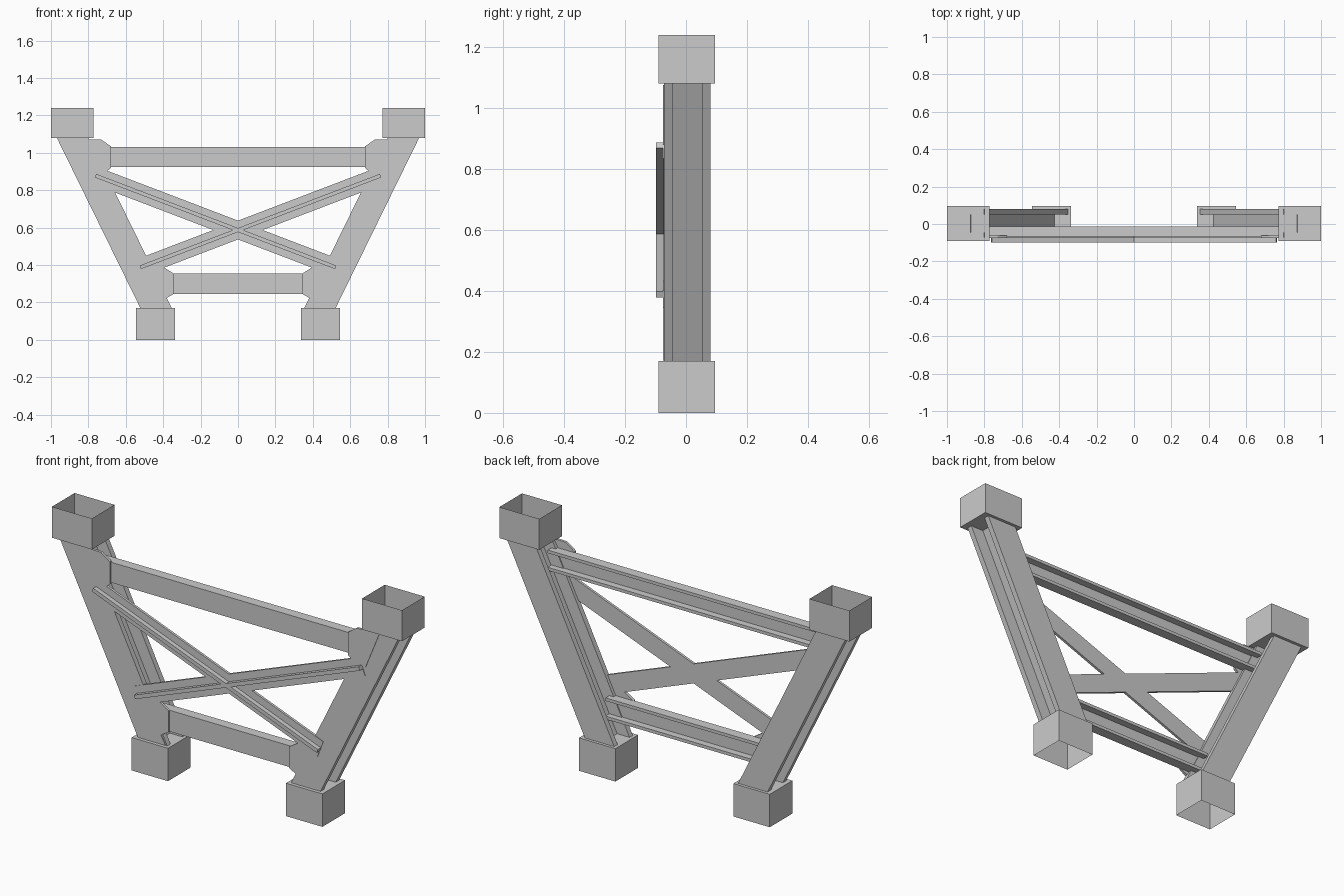
import bpy, bmesh
from mathutils import Vector

if "Cube" in bpy.data.objects:
    bpy.data.objects.remove(bpy.data.objects["Cube"])


def loft(name, base, shift, caps=(True, True)):
    """Prism: polygon 'base' swept along the vector 'shift'; caps optional."""
    bm = bmesh.new()
    a = [bm.verts.new(p) for p in base]
    b = [bm.verts.new(Vector(p) + Vector(shift)) for p in base]
    n = len(a)
    for i in range(n):
        j = (i + 1) % n
        bm.faces.new((a[i], a[j], b[j], b[i]))
    if caps[0]:
        bm.faces.new(a[::-1])
    if caps[1]:
        bm.faces.new(b)
    bmesh.ops.recalc_face_normals(bm, faces=bm.faces)
    me = bpy.data.meshes.new(name)
    bm.to_mesh(me)
    bm.free()
    ob = bpy.data.objects.new(name, me)
    bpy.context.collection.objects.link(ob)
    return ob


def mirrored(ob):
    """Repeat a part on the other side of x = 0."""
    m = ob.modifiers.new("mirror", 'MIRROR')
    m.use_axis[0] = True
    return ob


def plate(name, outline, y0, y1):
    """Flat plate with an x-z outline between two y values."""
    return loft(name, [(x, y0, z) for x, z in outline], (0, y1 - y0, 0))


def strip(name, p, q, width, y0, y1):
    """Straight bar of given width in the x-z plane."""
    p, q = Vector(p), Vector(q)
    d = (q - p).normalized()
    s = Vector((-d.y, d.x)) * width / 2
    return plate(name, [p - s, q - s, q + s, p + s], y0, y1)


def sleeve(name, x0, x1, z0, z1, caps):
    """Thin sheet box with one open end."""
    y0, y1 = -0.09, 0.095
    base = [(x0, y0, z0), (x1, y0, z0), (x1, y1, z0), (x0, y1, z0)]
    return mirrored(loft(name, base, (0, 0, z1 - z0), caps))


# open sleeves at the head and foot of each column
sleeve("top_sleeve", -1.0, -0.772, 1.08, 1.24, (True, False))
sleeve("foot_sleeve", -0.545, -0.337, 0.0, 0.17, (False, True))

# leaning H-section columns
w, t = 0.084, 0.013
f0, f1, r0, r1 = -0.072, -0.045, 0.052, 0.08
h = [(-w, f0), (w, f0), (w, f1), (t, f1), (t, r0), (w, r0),
     (w, r1), (-w, r1), (-w, r0), (-t, r0), (-t, f1), (-w, f1)]
mirrored(loft("column", [(x - 0.437, y, 0.168) for x, y in h],
              (-0.45, 0, 0.917)))

# horizontal channel beams, open at the back
for name, half, z0, z1 in (("upper_beam", 0.80, 0.925, 1.03),
                           ("lower_beam", 0.47, 0.245, 0.355)):
    e, yf, yw, yb = 0.016, -0.066, -0.050, -0.014
    c = [(yf, z0), (yb, z0), (yb, z0 + e), (yw, z0 + e),
         (yw, z1 - e), (yb, z1 - e), (yb, z1), (yf, z1)]
    loft(name, [(-half, y, z) for y, z in c], (2 * half, 0, 0))

# gusset plates where beams meet columns
PF, PB = -0.075, -0.062
mirrored(plate("upper_gusset",
               [(-0.86, 1.075), (-0.73, 1.07), (-0.68, 1.035),
                (-0.68, 0.918), (-0.715, 0.89), (-0.78, 0.88)], PF, PB))
mirrored(plate("lower_gusset",
               [(-0.46, 0.40), (-0.40, 0.39), (-0.345, 0.355),
                (-0.345, 0.245), (-0.388, 0.22), (-0.362, 0.172),
                (-0.46, 0.172)], PF, PB))

# T-section cross braces: flat plate with a narrow rib in front
for side, s in (("left", 1), ("right", -1)):
    p, q = (-0.762 * s, 0.878), (0.522 * s, 0.388)
    strip(side + "_brace_plate", p, q, 0.094, PF, PB)
    strip(side + "_brace_rib", p, q, 0.02, -0.099, PF)
